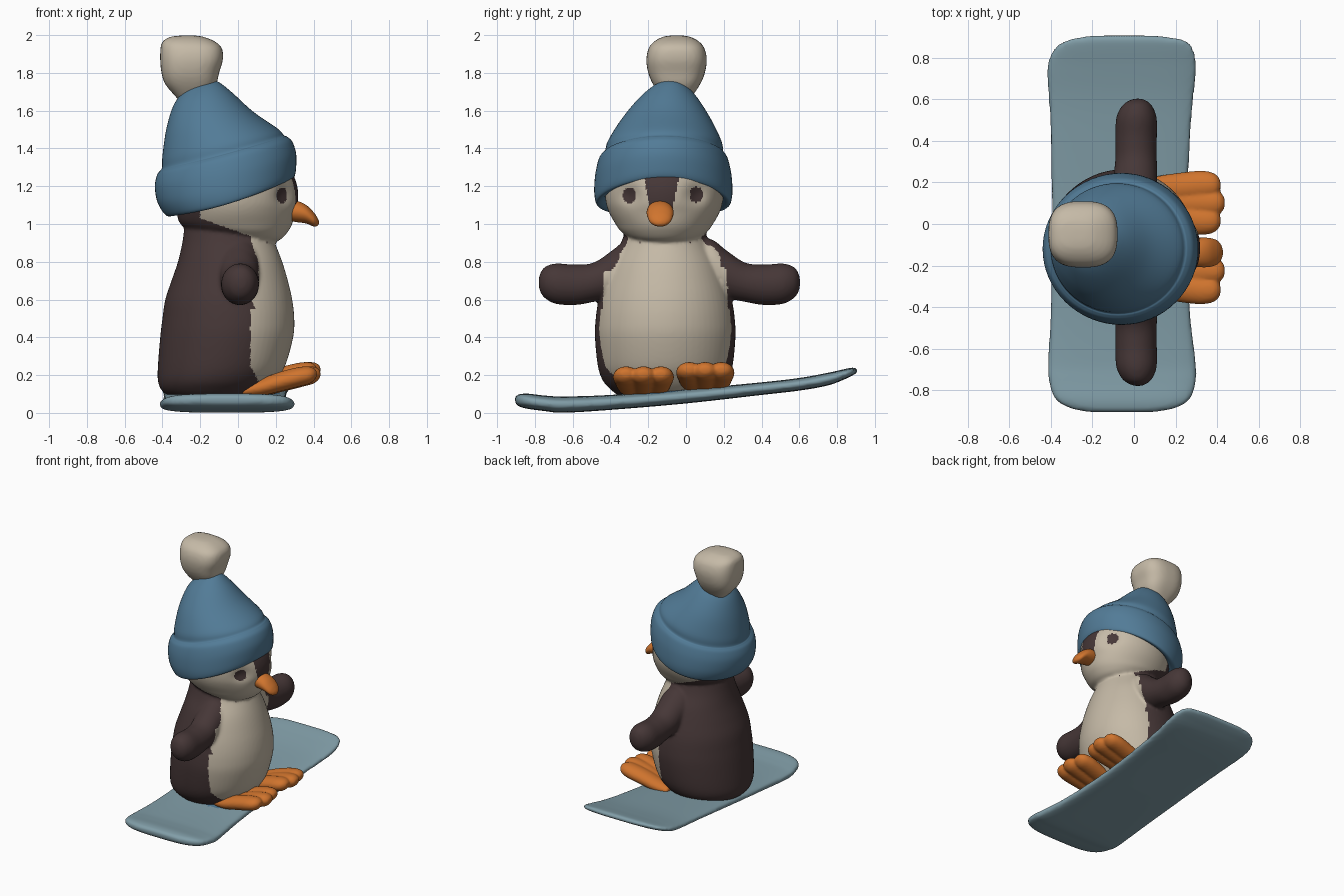
import bpy, bmesh, math
from mathutils import Vector as V


def material(name, rgb):
    m = bpy.data.materials.new(name)
    m.diffuse_color = (*rgb, 1)
    return m


DARK = material("dark_brown", (0.061, 0.038, 0.038))
CREAM = material("cream", (0.56, 0.49, 0.385))
BLUE = material("hat_blue", (0.085, 0.2, 0.31))
ORANGE = material("orange", (0.63, 0.175, 0.027))
ICE = material("board_blue", (0.22, 0.34, 0.39))


def spline(rows, n=6):
    """Catmull-Rom interpolation of parameter rows."""
    out = []
    for i in range(len(rows) - 1):
        a, b, c, d = (rows[max(0, min(len(rows) - 1, i + k))] for k in (-1, 0, 1, 2))
        for s in range(n):
            t = s / n
            out.append([0.5 * (2 * q + (r - p) * t + (2 * p - 5 * q + 4 * r - w) * t * t
                               + (3 * q - p - 3 * r + w) * t ** 3)
                        for p, q, r, w in zip(a, b, c, d)])
    return out + [list(rows[-1])]


def oval(c, u, v, power=2.0, sag=0.0, n=64):
    """Superellipse ring spanned by half-axes u and v."""
    f = lambda k: math.copysign(abs(k) ** (2 / power), k)
    pts = []
    for i in range(n):
        a = 2 * math.pi * i / n
        p = V(c) + V(u) * f(math.cos(a)) + V(v) * f(math.sin(a))
        p.z -= sag * math.sin(a) ** 2
        pts.append(p)
    return pts


def tilted(row, power=2.0):
    """Ring from left point, right point, half depth, y centre, sag."""
    xl, zl, xr, zr, hw, yc, sag = row
    return oval(((xl + xr) / 2, yc, (zl + zr) / 2), ((xr - xl) / 2, 0, (zr - zl) / 2),
                (0, hw, 0), power, sag)


def flat_rings(rows, yc, power=2.0):
    return [tilted((xl, z, xr, z, hw, yc, 0), power) for z, xl, xr, hw in spline(rows)]


def build(name, lofts, mats, voxel=0, smooth=4, rule=None, shape=None):
    bm = bmesh.new()
    for rings in lofts:
        vs = [[bm.verts.new(p) for p in r] for r in rings]
        n = len(vs[0])
        for a, b in zip(vs, vs[1:]):
            for i in range(n):
                j = (i + 1) % n
                bm.faces.new((a[i], a[j], b[j], b[i]))
        bm.faces.new(vs[0][::-1])
        bm.faces.new(vs[-1])
    bmesh.ops.recalc_face_normals(bm, faces=bm.faces)
    me = bpy.data.meshes.new(name)
    bm.to_mesh(me)
    bm.free()
    ob = bpy.data.objects.new(name, me)
    bpy.context.collection.objects.link(ob)
    bpy.context.view_layer.objects.active = ob
    if voxel:
        r = ob.modifiers.new("Blend", 'REMESH')
        r.mode, r.voxel_size = 'VOXEL', voxel
        s = ob.modifiers.new("Soften", 'SMOOTH')
        s.factor, s.iterations = 0.5, smooth
        for m in ("Blend", "Soften"):
            bpy.ops.object.modifier_apply(modifier=m)
    me = ob.data
    me.materials.clear()
    for m in mats:
        me.materials.append(m)
    if shape:
        for v in me.vertices:
            shape(v.co)
    for p in me.polygons:
        p.use_smooth = True
        p.material_index = rule(p.center, p.normal) if rule else 0
    return ob


# Snowboard: rounded slab lofted along y, with a blue pad under the feet
board = [(-.905, -.22, .10, .055, .085), (-.885, -.31, .20, .035, .098),
         (-.84, -.38, .27, .022, .102), (-.75, -.41, .298, .01, .092),
         (-.65, -.413, .295, .001, .087), (-.4, -.40, .268, .016, .095),
         (0, -.395, .255, .05, .125), (.4, -.40, .27, .095, .162),
         (.6, -.41, .285, .118, .185), (.75, -.418, .30, .145, .212),
         (.84, -.385, .285, .178, .232), (.885, -.32, .24, .20, .24),
         (.908, -.2, .1, .215, .235)]
build("snowboard",
      [[oval(((a + b) / 2, y, (l + h) / 2), ((b - a) / 2, 0, 0), (0, 0, (h - l) / 2), 3.2)
        for y, a, b, l, h in spline(board)]],
      [ICE, BLUE], 0.012, 2,
      lambda c, n: int(n.z > .5 and (c.x / .22) ** 2 + ((c.y + .15) / .21) ** 2 < 1))

# Body, head and flippers, blended into one skin
torso = [(.085, -.36, .10, .24), (.12, -.405, .15, .285), (.17, -.424, .20, .33),
         (.25, -.424, .25, .357), (.4, -.412, .292, .372), (.5, -.4, .298, .368),
         (.6, -.385, .287, .353), (.7, -.352, .264, .325), (.8, -.318, .234, .288),
         (.9, -.295, .195, .235), (1.0, -.28, .15, .2), (1.1, -.25, .1, .18)]
head = [(.893, .04, .17, .06), (.92, -.1, .228, .165), (.96, -.24, .265, .228),
        (1.0, -.305, .287, .258), (1.06, -.325, .302, .292), (1.12, -.335, .317, .31),
        (1.2, -.34, .314, .315), (1.28, -.32, .28, .3), (1.36, -.2, .2, .2)]
flipper = [(.10, .0, .82, .09, .11), (.22, .0, .80, .11, .12), (.30, .005, .737, .107, .125),
           (.40, .01, .692, .1, .104), (.50, .01, .678, .1, .107), (.60, .012, .684, .097, .107),
           (.66, .015, .69, .07, .082), (.685, .018, .69, .035, .045), (.692, .018, .69, .01, .012)]
arms = [[oval((x, -.088 + side * d, z), (rx, 0, 0), (0, 0, rz))
         for d, x, z, rx, rz in spline(flipper)] for side in (1, -1)]
EYES = ((-.30, 1.152), (.055, 1.155))


def eye_dent(co):
    if co.x > .1:
        for y, z in EYES:
            d2 = (co.y - y) ** 2 + (co.z - z) ** 2
            co.x -= .03 * math.exp(-d2 / .055 ** 2)


def skin(c, n):
    x, z, dy = c.x, c.z, abs(c.y + .11)
    if z > .93 or (z > .9 and x > .15):
        if x > .05 and any(((c.y - ey) / .036) ** 2 + ((z - ez) / .042) ** 2 < 1
                           for ey, ez in EYES):
            return 0
        if x > .2 and z > 1.08 and abs(c.y + .13) < .068 + .2 * (z - 1.12):
            return 0
        return int(x > -.2 and z - .93 > -.36 * (x - .08))
    if .55 < z < .9 and dy > .33:
        return 0
    edge = .065 + .5 * max(0, .25 - z) + .045 * math.exp(-((z - .77) / .1) ** 2)
    return int(x > edge)


build("body", [flat_rings(torso, -.11), flat_rings(head, -.115)] + arms,
      [DARK, CREAM], 0.0105, 5, skin, eye_dent)

# Beak: short drooping cone
beak = [(.25, 1.07, .06, .05), (.31, 1.066, .07, .056), (.36, 1.052, .07, .049),
        (.40, 1.025, .058, .038), (.42, 1.012, .035, .022), (.428, 1.008, .01, .008)]
build("beak", [[oval((x, -.137, z), (0, ry, 0), (0, 0, rz)) for x, z, ry, rz in spline(beak)]],
      [ORANGE])

# Feet: three blended toes each
toe = [(.04, .115, .05, .03), (.14, .135, .065, .045), (.24, .165, .07, .052),
       (.34, .19, .07, .052), (.4, .2, .06, .045), (.43, .205, .035, .025),
       (.437, .206, .01, .008)]
for name, yc, lift, wide in (("right_foot", -.225, 0, .092), ("left_foot", .102, .023, .085)):
    toes = [[oval((x - .02 * abs(s), yc + s * wide * (.6 + .4 * min(1, x / .34)), z + lift),
                  (0, ry, 0), (0, 0, rz)) for x, z, ry, rz in spline(toe)] for s in (-1, 0, 1)]
    build(name, toes, [ORANGE], 0.009, 4)

# Knitted hat: tilted rings with a folded brim
hat = [(-.28, 1.13, .22, 1.29, .28, -.12, .02), (-.33, 1.06, .25, 1.25, .315, -.12, .03),
       (-.365, 1.04, .28, 1.238, .345, -.12, .03), (-.395, 1.06, .298, 1.25, .36, -.12, .03),
       (-.428, 1.12, .307, 1.29, .366, -.12, .025), (-.44, 1.2, .308, 1.37, .36, -.12, .02),
       (-.428, 1.26, .288, 1.435, .343, -.12, .01), (-.41, 1.285, .26, 1.462, .325, -.118, .01),
       (-.402, 1.30, .243, 1.47, .313, -.116, .01), (-.4, 1.36, .21, 1.505, .302, -.113, 0),
       (-.38, 1.5, .08, 1.595, .24, -.105, 0), (-.345, 1.62, -.03, 1.695, .16, -.094, 0),
       (-.3, 1.69, -.10, 1.75, .095, -.085, 0), (-.25, 1.74, -.15, 1.765, .04, -.08, 0)]
build("hat", [[tilted(r) for r in spline(hat, 5)]], [BLUE])

# Pompom: squarish soft lump
pom = [(1.64, -.30, -.18, .05), (1.68, -.335, -.15, .085), (1.74, -.385, -.115, .125),
       (1.8, -.405, -.10, .15), (1.87, -.412, -.08, .16), (1.93, -.41, -.085, .148),
       (1.965, -.4, -.12, .12), (1.99, -.36, -.18, .075), (1.998, -.3, -.23, .03)]
build("pompom", [flat_rings(pom, -.05, 2.8)], [CREAM], 0.012, 5)
